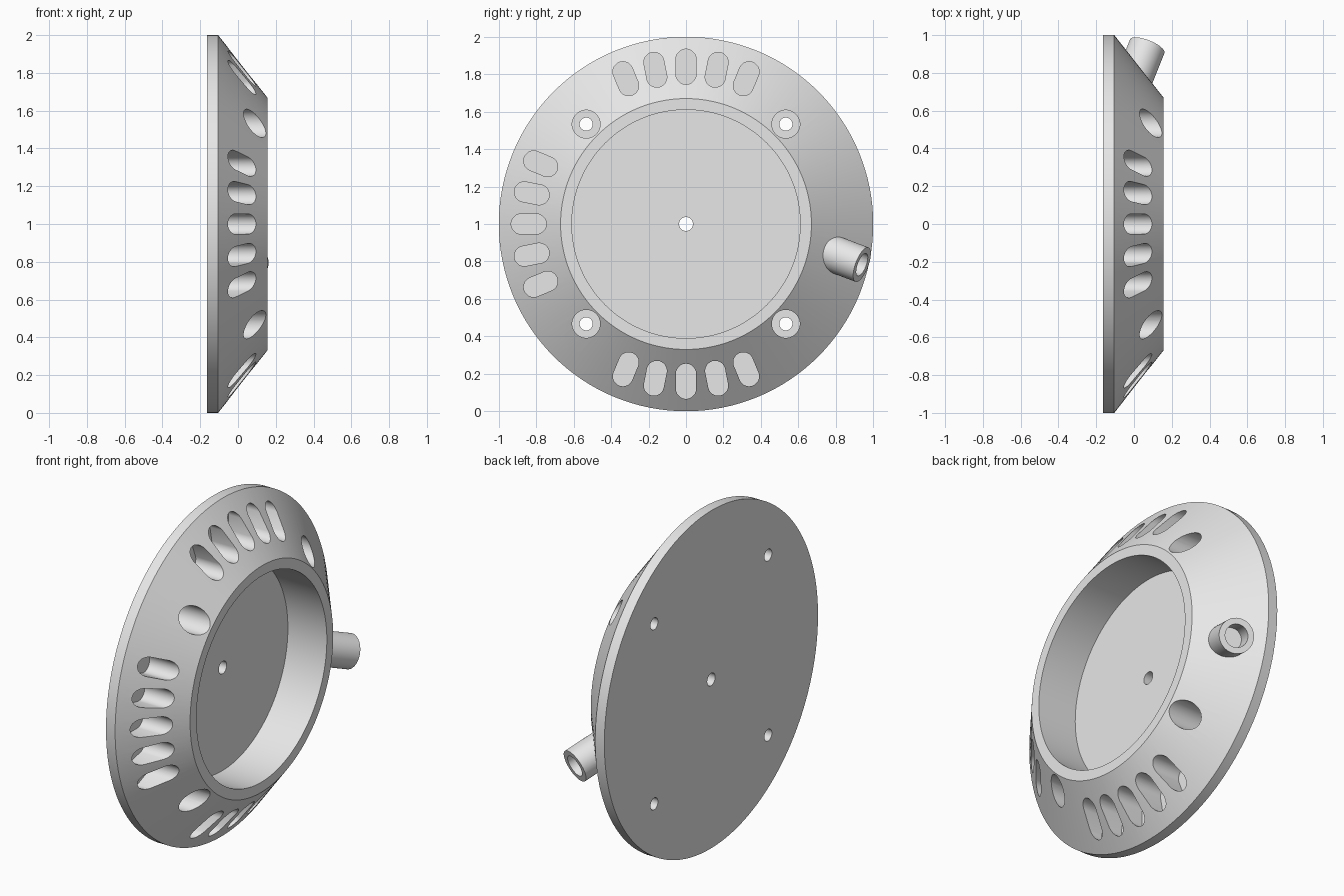
import bpy
import bmesh
from math import sin, cos, pi, radians
from mathutils import Vector, Matrix

cube = bpy.data.objects.get("Cube")
if cube:
    bpy.data.objects.remove(cube, do_unlink=True)

grey = bpy.data.materials.new("light_grey")
grey.use_nodes = True
grey.diffuse_color = (0.8, 0.8, 0.8, 1)
grey.node_tree.nodes["Principled BSDF"].inputs["Base Color"].default_value = (0.8, 0.8, 0.8, 1)

CENTRE = Vector((0, 0, 1))
FLOOR = -0.1      # depth of the recess and the pockets
BACK = -0.165     # rear face of the housing


def finish(bm, name):
    bmesh.ops.remove_doubles(bm, verts=bm.verts, dist=1e-5)
    bmesh.ops.recalc_face_normals(bm, faces=bm.faces)
    mesh = bpy.data.meshes.new(name)
    bm.to_mesh(mesh)
    bm.free()
    mesh.materials.append(grey)
    obj = bpy.data.objects.new(name, mesh)
    bpy.context.collection.objects.link(obj)
    return obj


def slot(bm, angle, r_in, r_out, radius, x0, x1, steps=16):
    """Rounded prism along x; a plain cylinder when r_in equals r_out."""
    radial = Vector((0, sin(angle), cos(angle)))
    across = Vector((0, cos(angle), -sin(angle)))
    ring = []
    for i in range(2 * steps):
        a = -pi / 2 + pi * (i + 0.5) / steps
        r = r_out if i < steps else r_in
        p = CENTRE + radial * (r + radius * cos(a)) + across * radius * sin(a)
        ring.append(bm.verts.new((x0, p.y, p.z)))
    face = bm.faces.new(ring)
    ext = bmesh.ops.extrude_face_region(bm, geom=[face], use_keep_orig=True)
    top = [v for v in ext["geom"] if isinstance(v, bmesh.types.BMVert)]
    bmesh.ops.translate(bm, verts=top, vec=(x1 - x0, 0, 0))


def tube(bm, start, end, radius):
    axis = end - start
    place = Matrix.Translation((start + end) / 2) @ axis.to_track_quat("Z", "Y").to_matrix().to_4x4()
    bmesh.ops.create_cone(bm, cap_ends=True, segments=48, radius1=radius,
                          radius2=radius, depth=axis.length, matrix=place)


def combine(target, tool, operation):
    mod = target.modifiers.new(tool.name, "BOOLEAN")
    mod.operation = operation
    mod.solver = "EXACT"
    mod.object = tool
    bpy.context.view_layer.objects.active = target
    bpy.ops.object.modifier_apply(modifier=mod.name)
    bpy.data.objects.remove(tool, do_unlink=True)


# Housing: rim, sloping face, lip and round recess, turned about x
profile = [(BACK, 0), (BACK, 1), (-0.105, 1), (0.155, 0.67),
           (0.155, 0.61), (FLOOR, 0.61), (FLOOR, 0)]
bm = bmesh.new()
verts = [bm.verts.new((x, 0, 1 + r)) for x, r in profile]
edges = [bm.edges.new(pair) for pair in zip(verts, verts[1:])]
bmesh.ops.spin(bm, geom=verts + edges, cent=CENTRE, axis=(1, 0, 0),
               angle=2 * pi, steps=128, use_merge=True)
housing = finish(bm, "housing")

# Angled cable spout
mouth = Vector((0.07, 0.94, 0.783))
direction = Vector((0.4, 1, -0.38)).normalized()
bm = bmesh.new()
tube(bm, mouth - direction * 0.22, mouth, 0.098)
combine(housing, finish(bm, "spout"), "UNION")

# Vent slots in three groups of five, screw pockets and spout bore
bm = bmesh.new()
for group in (0, -90, 180):
    for i in range(-2, 3):
        slot(bm, radians(group + i * 11.25), 0.8, 0.88, 0.054, FLOOR, 0.3)
screw_angles = [radians(45 + 90 * i) for i in range(4)]
for a in screw_angles:
    slot(bm, a, 0.754, 0.754, 0.075, FLOOR, 0.3)
tube(bm, mouth - direction * 0.12, mouth + direction * 0.05, 0.064)
combine(housing, finish(bm, "pockets"), "DIFFERENCE")

# Through holes: four screws and the centre
bm = bmesh.new()
for a in screw_angles:
    slot(bm, a, 0.754, 0.754, 0.035, -0.3, 0.3)
slot(bm, 0, 0, 0, 0.037, -0.3, 0.3)
combine(housing, finish(bm, "through_holes"), "DIFFERENCE")

# Smooth shading with crisp edges
bpy.ops.object.select_all(action="DESELECT")
housing.select_set(True)
bpy.context.view_layer.objects.active = housing
bpy.ops.object.shade_smooth_by_angle(angle=radians(30))
